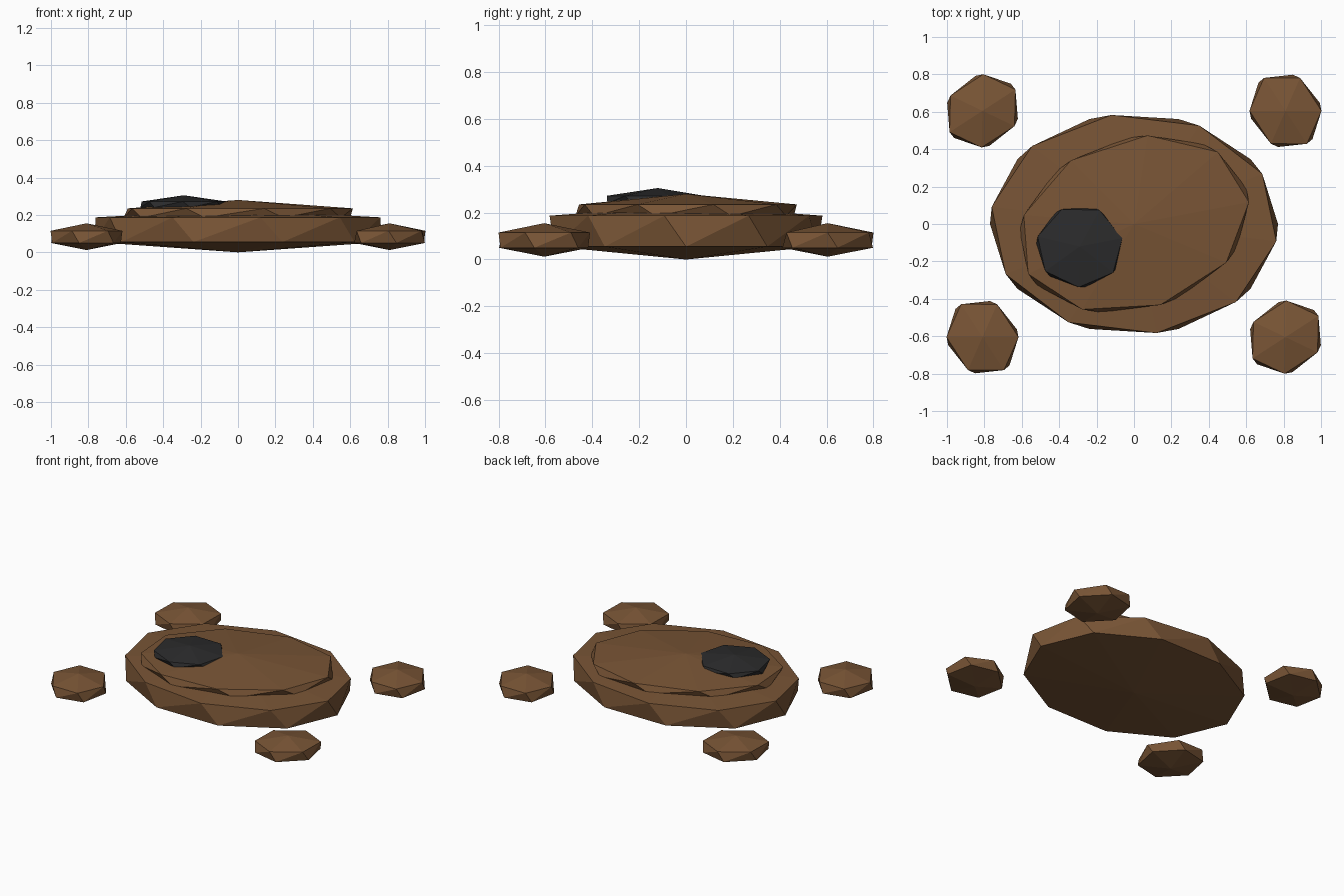
import bpy, bmesh
from math import sin, cos, radians, tau
from mathutils import Matrix, Vector

cube = bpy.data.objects.get("Cube")
if cube:
    bpy.data.objects.remove(cube, do_unlink=True)


def make_material(name, colour):
    mat = bpy.data.materials.new(name)
    mat.use_nodes = True
    mat.diffuse_color = (*colour, 1)
    bsdf = mat.node_tree.nodes["Principled BSDF"]
    bsdf.inputs["Base Color"].default_value = (*colour, 1)
    bsdf.inputs["Roughness"].default_value = 0.9
    return mat


brown = make_material("earthy brown", (0.19, 0.09, 0.036))
charcoal = make_material("charcoal", (0.024, 0.024, 0.025))


def faceted_disc(name, mat, sides, centre, radii, heights, start, turn=0, twist=10):
    """Flattened stone: two twisted rings closed by shallow points."""
    low, ring_low, ring_high, high = heights
    spin = Matrix.Rotation(radians(turn), 3, "Z")
    offset = Vector((*centre, 0))
    bm = bmesh.new()
    for z in (low, high):
        bm.verts.new(offset + Vector((0, 0, z)))
    for z, angle in ((ring_low, start + twist), (ring_high, start)):
        for i in range(sides):
            a = radians(angle) + tau * i / sides
            bm.verts.new(offset + spin @ Vector((radii[0] * cos(a), radii[1] * sin(a), z)))
    bmesh.ops.convex_hull(bm, input=bm.verts[:])
    bmesh.ops.recalc_face_normals(bm, faces=bm.faces[:])
    mesh = bpy.data.meshes.new(name)
    bm.to_mesh(mesh)
    bm.free()
    mesh.materials.append(mat)
    obj = bpy.data.objects.new(name, mesh)
    bpy.context.collection.objects.link(obj)
    return obj


# Stacked body tiers
faceted_disc("lower_body", brown, 10, (0, 0), (0.77, 0.59), (0.0, 0.055, 0.187, 0.23), -9, twist=9)
faceted_disc("upper_body", brown, 9, (0, 0), (0.63, 0.455), (0.16, 0.185, 0.235, 0.28), 30, turn=18)

# Dark patch on top
faceted_disc("dark_patch", charcoal, 7, (-0.29, -0.12), (0.232, 0.218), (0.21, 0.24, 0.272, 0.305), 63)

# Four feet, alike across each diagonal
foot_heights = (0.012, 0.05, 0.115, 0.155)
for sx, side in ((1, "left"), (-1, "right")):
    for sy, end in ((1, "back"), (-1, "front")):
        start, turn = (0, 123) if sx == sy else (-8, 40)
        faceted_disc(f"{end}_{side}_foot", brown, 6, (0.81 * sx, 0.605 * sy),
                     (0.21, 0.186), foot_heights, start, turn, twist=12)
